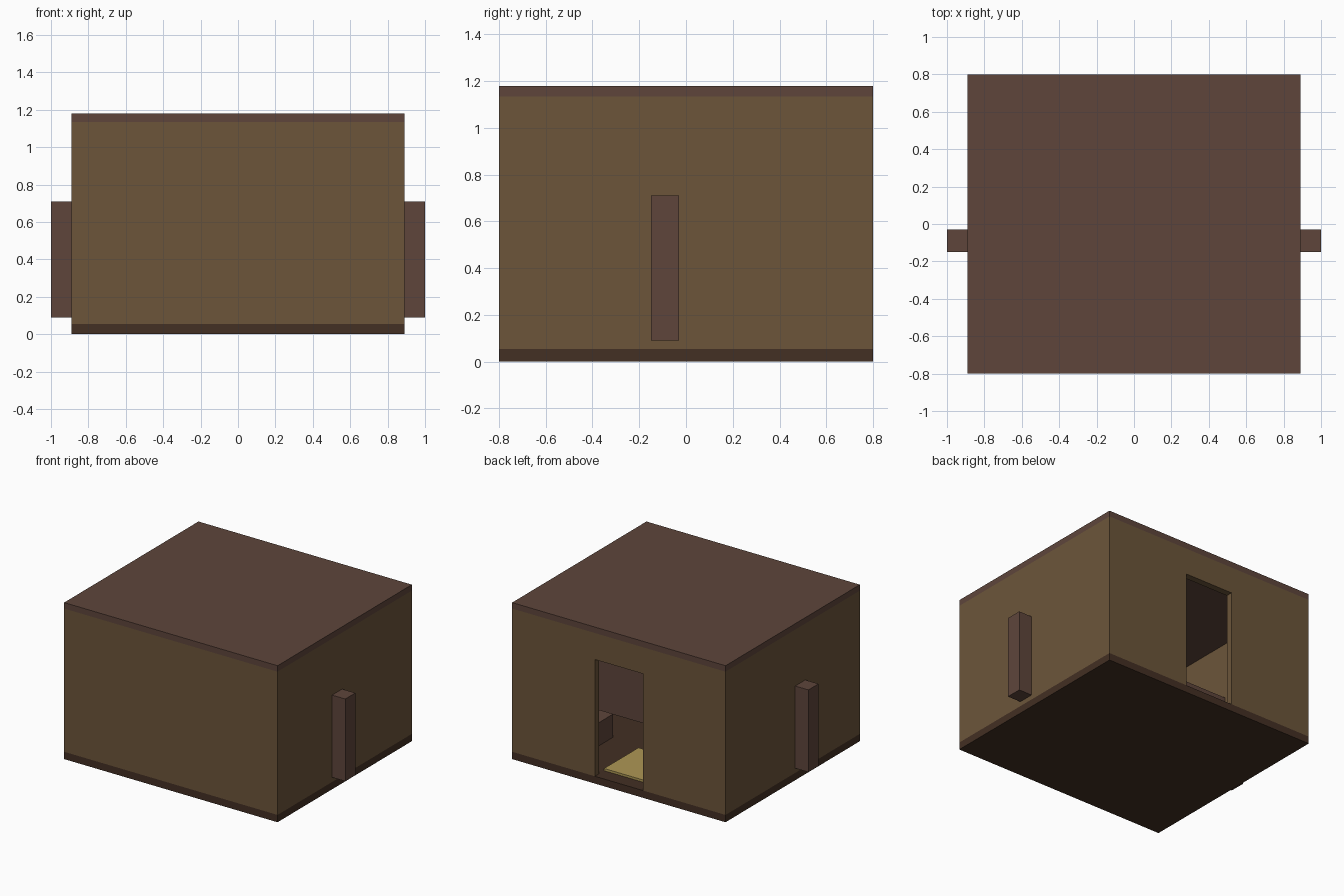
import bpy

if "Cube" in bpy.data.objects:
    bpy.data.objects.remove(bpy.data.objects["Cube"])


def material(name, rgb):
    m = bpy.data.materials.new(name)
    m.diffuse_color = (*rgb, 1)
    m.use_nodes = True
    m.node_tree.nodes["Principled BSDF"].inputs["Base Color"].default_value = m.diffuse_color
    return m


TAN = material("tan_wall", (0.150, 0.091, 0.042))
BROWN = material("brown_wood", (0.112, 0.060, 0.044))
DARK = material("dark_floor", (0.056, 0.029, 0.017))
STRAW = material("straw", (0.42, 0.31, 0.09))


def box(name, x, y, z, mat):
    """Axis-aligned box from (min, max) pairs."""
    bpy.ops.mesh.primitive_cube_add(
        size=1, location=[(a + b) / 2 for a, b in (x, y, z)])
    o = bpy.context.object
    o.name = name
    o.scale = [b - a for a, b in (x, y, z)]
    bpy.ops.object.transform_apply(location=False, rotation=False, scale=True)
    o.data.materials.append(mat)
    return o


W, D, T = 0.89, 0.80, 0.05          # half width, half depth, wall thickness
FLOOR, CEIL, TOP = 0.055, 1.135, 1.18
DOOR_W, DOOR_H = 0.20, 0.935

# Floor and roof slabs
box("floor", (-W, W), (-D, D), (0, FLOOR), DARK)
box("roof", (-W, W), (-D, D), (CEIL, TOP), BROWN)

# Walls, with a doorway in the back
walls = (FLOOR, CEIL)
box("front_wall", (-W, W), (-D, -D + T), walls, TAN)
for side, s in (("left", -1), ("right", 1)):
    box(side + "_wall", sorted((s * W, s * (W - T))), (-D + T, D - T), walls, TAN)
    box(side + "_back_wall", sorted((s * DOOR_W, s * W)), (D - T, D), walls, TAN)
box("door_lintel", (-DOOR_W, DOOR_W), (D - T, D), (DOOR_H, CEIL), TAN)

# Partition board running through both side walls
box("partition", (-1, 1), (-0.15, -0.03), (0.09, 0.71), BROWN)

# Furnishings inside the doorway
box("straw_mat", (-0.2, 0.2), (0.28, 0.69), (FLOOR, 0.072), STRAW)
box("low_bench", (0.46, 0.80), (0.21, 0.55), (FLOOR, 0.23), BROWN)
